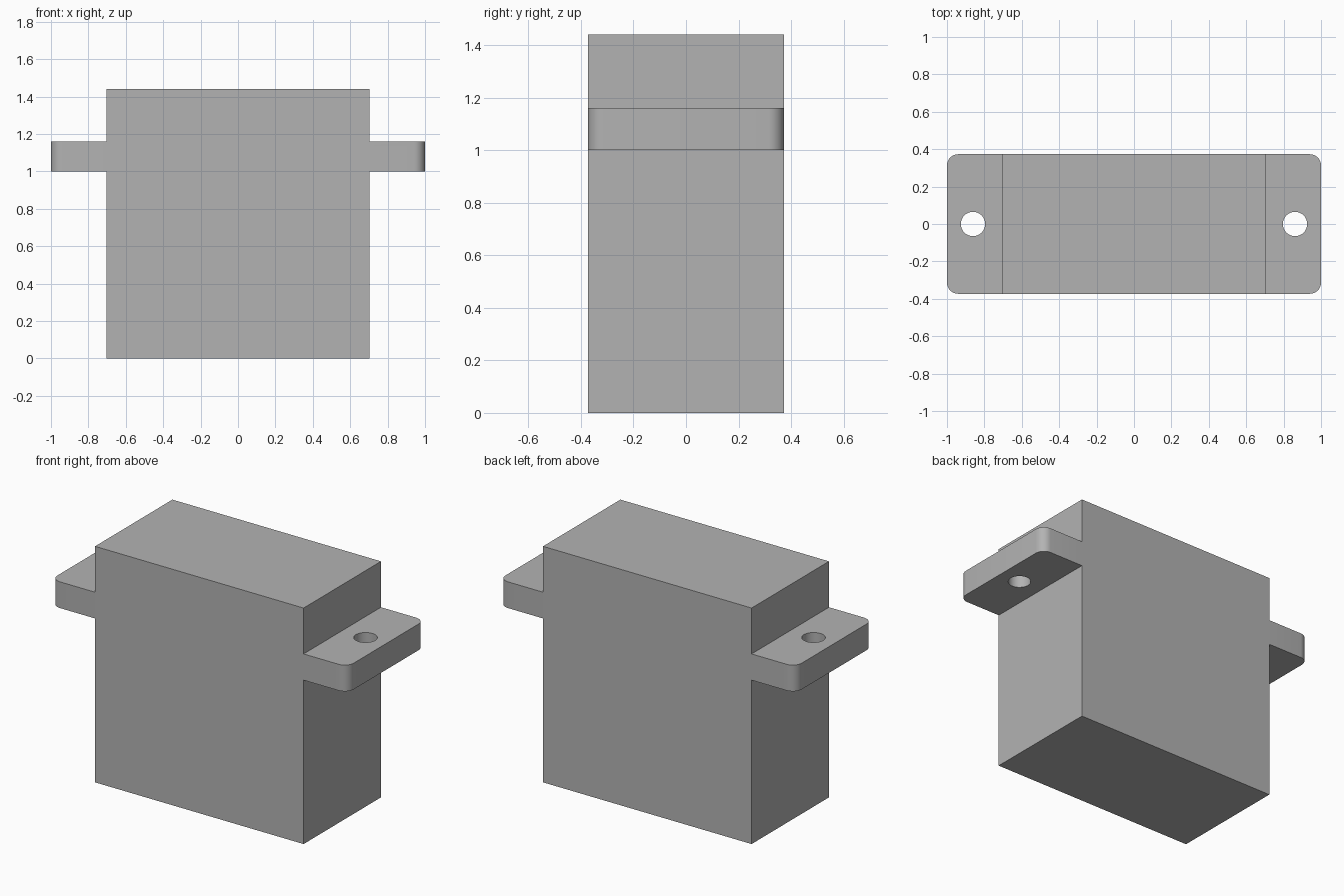
import bpy
import bmesh

if "Cube" in bpy.data.objects:
    bpy.data.objects.remove(bpy.data.objects["Cube"], do_unlink=True)

BODY_X, TAB_X, HALF_Y = 0.704, 1.0, 0.373
TAB_LOW, TAB_HIGH, TOP = 1.0, 1.16, 1.44
HOLE_X, HOLE_R, CORNER_R = 0.861, 0.065, 0.06

grey = bpy.data.materials.new("plain grey")
grey.use_nodes = True
colour = (0.45, 0.45, 0.45, 1)
grey.diffuse_color = colour
grey.node_tree.nodes["Principled BSDF"].inputs["Base Color"].default_value = colour

# Case and mounting tabs: one stepped front profile, mirrored and extruded in depth
half = [(BODY_X, 0), (BODY_X, TAB_LOW), (TAB_X, TAB_LOW),
        (TAB_X, TAB_HIGH), (BODY_X, TAB_HIGH), (BODY_X, TOP)]
profile = half + [(-x, z) for x, z in reversed(half)]
bm = bmesh.new()
face = bm.faces.new([bm.verts.new((x, -HALF_Y, z)) for x, z in profile])
extruded = bmesh.ops.extrude_face_region(bm, geom=[face])["geom"]
bmesh.ops.translate(bm, vec=(0, 2 * HALF_Y, 0),
                    verts=[v for v in extruded if isinstance(v, bmesh.types.BMVert)])

# Rounded outer corners of the tabs
corners = [e for e in bm.edges
           if all(abs(v.co.x) > TAB_X - 0.01 for v in e.verts)
           and abs(e.verts[0].co.z - e.verts[1].co.z) > 0.1]
bmesh.ops.bevel(bm, geom=corners, offset=CORNER_R, segments=8,
                profile=0.5, affect='EDGES')
bmesh.ops.recalc_face_normals(bm, faces=bm.faces)
mesh = bpy.data.meshes.new("case_with_tabs")
bm.to_mesh(mesh)
bm.free()
mesh.materials.append(grey)
case = bpy.data.objects.new("case_with_tabs", mesh)
bpy.context.collection.objects.link(case)

# Screw holes through the tabs
for side in (-1, 1):
    bpy.ops.mesh.primitive_cylinder_add(
        vertices=48, radius=HOLE_R, depth=0.4,
        location=(side * HOLE_X, 0, (TAB_LOW + TAB_HIGH) / 2))
    cutter = bpy.context.object
    cutter.name = "hole_cutter"
    cutter.hide_render = True
    cutter.data.materials.append(grey)
    bpy.ops.object.select_all(action='DESELECT')
    case.select_set(True)
    bpy.context.view_layer.objects.active = case
    cut = case.modifiers.new("screw_hole", 'BOOLEAN')
    cut.operation = 'DIFFERENCE'
    cut.solver = 'EXACT'
    cut.object = cutter
    bpy.ops.object.modifier_apply(modifier=cut.name)
    bpy.data.objects.remove(cutter, do_unlink=True)

bpy.ops.object.shade_smooth_by_angle()
